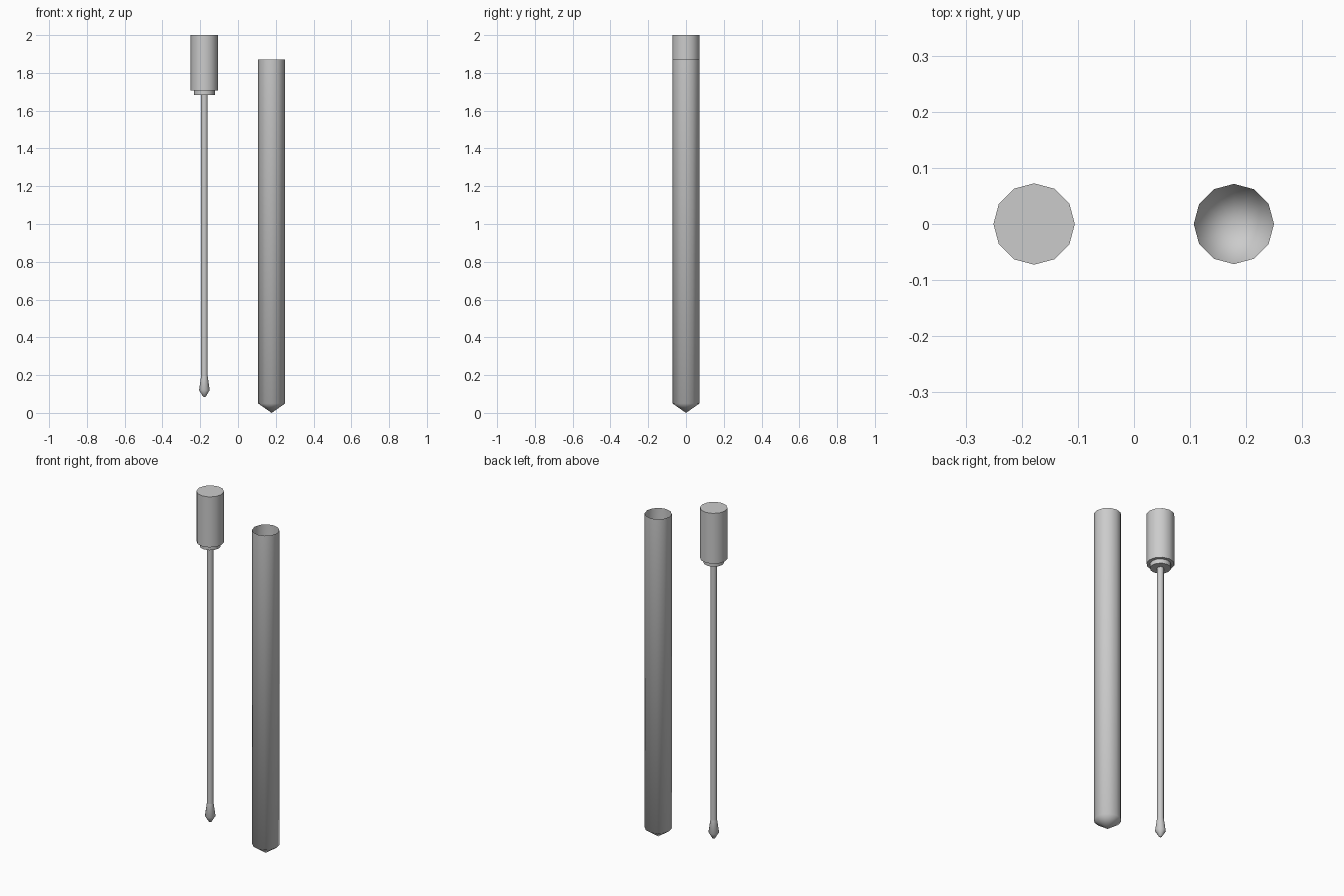
import bpy, bmesh
from math import cos, sin, tau

if "Cube" in bpy.data.objects:
    bpy.data.objects.remove(bpy.data.objects["Cube"])


def lathe(name, x, profile, sides=12, angle=None):
    """Revolve (radius, z) points about a vertical axis at x; radius 0 is a pole."""
    bm = bmesh.new()
    rings = []
    for r, z in profile:
        n = sides if r > 0 else 1
        rings.append([bm.verts.new((r * cos(tau * i / sides), r * sin(tau * i / sides), z))
                      for i in range(n)])
    for a, b in zip(rings, rings[1:]):
        for i in range(sides):
            j = (i + 1) % sides
            if len(a) == 1:
                bm.faces.new((a[0], b[j], b[i]))
            elif len(b) == 1:
                bm.faces.new((a[i], a[j], b[0]))
            else:
                bm.faces.new((a[i], a[j], b[j], b[i]))
    mesh = bpy.data.meshes.new(name)
    bm.to_mesh(mesh)
    bm.free()
    obj = bpy.data.objects.new(name, mesh)
    bpy.context.collection.objects.link(obj)
    obj.location.x = x
    bpy.ops.object.select_all(action='DESELECT')
    obj.select_set(True)
    bpy.context.view_layer.objects.active = obj
    if angle is None:
        bpy.ops.object.shade_smooth()
    else:
        bpy.ops.object.shade_smooth_by_angle(angle=angle)
    return obj


X = 0.178

# Open thin-walled tube with a conical base
lathe("tube", X, [(0, 0.005 - 0.005), (0.0715, 0.05), (0.0715, 1.87)])

# Cap with a stepped collar underneath
lathe("cap", -X, [(0, 1.683), (0.055, 1.683), (0.055, 1.708),
                  (0.0725, 1.708), (0.0725, 2.0), (0, 2.0)], angle=0.7)

# Thin stick hanging from the cap
lathe("stick", -X, [(0.0175, 0.19), (0.0175, 1.69)])

# Swab tip: flares out, then tapers to a blunt point
lathe("swab_tip", -X, [(0, 0.083), (0.007, 0.086), (0.028, 0.12), (0.0175, 0.195)])
